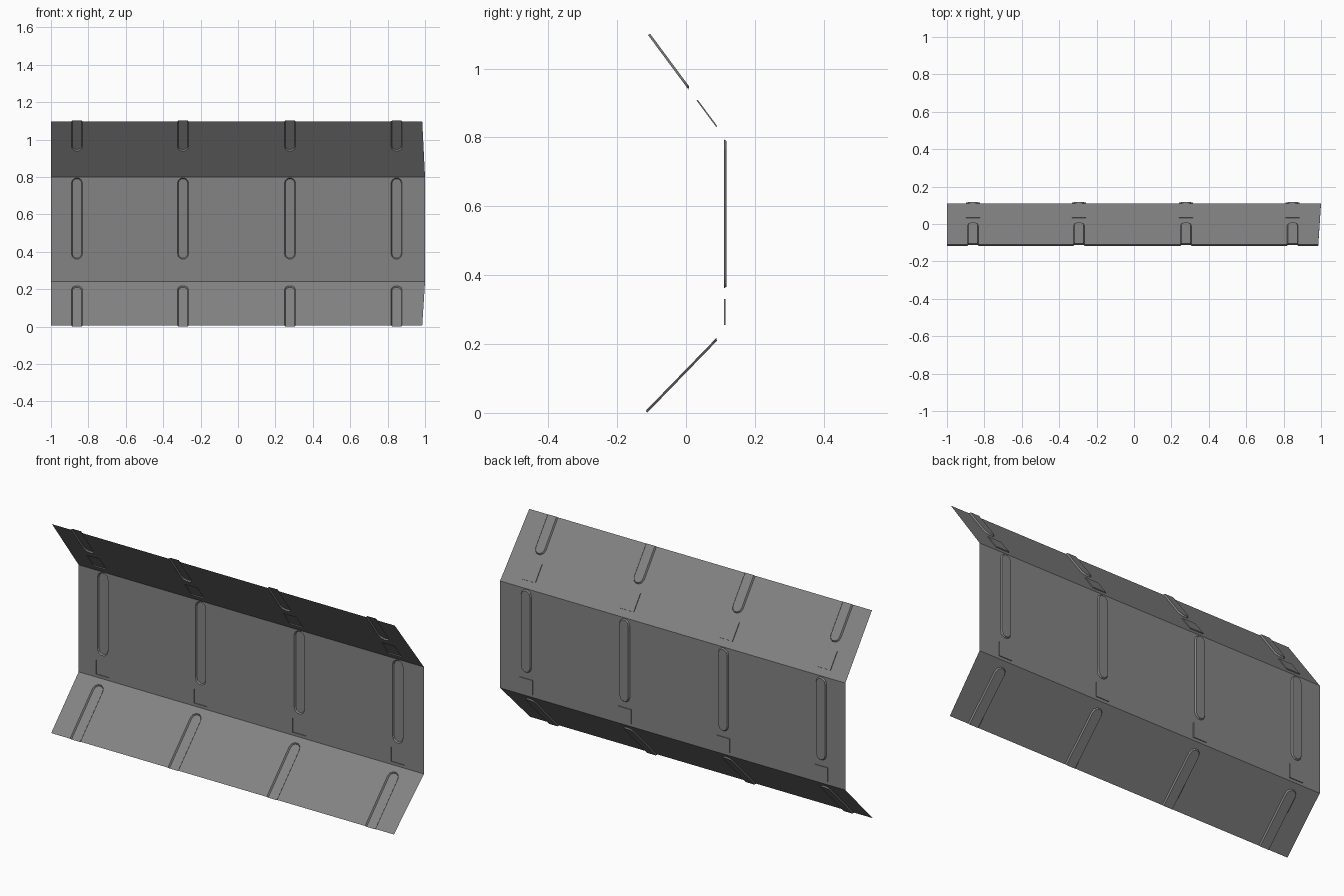
import bpy, bmesh, math
from mathutils import Vector

if "Cube" in bpy.data.objects:
    bpy.data.objects.remove(bpy.data.objects["Cube"])

mat = bpy.data.materials.new("mid grey")
mat.diffuse_color = (0.23, 0.23, 0.23, 1)
mat.use_nodes = True
mat.node_tree.nodes["Principled BSDF"].inputs["Base Color"].default_value = mat.diffuse_color

XS = (-0.861, -0.294, 0.278, 0.848)   # column centres
R = 0.03                              # rib half width


def arc(x, v, r, a0, a1, n=5):
    return [(x + r * math.cos(a0 + (a1 - a0) * i / n),
             v + r * math.sin(a0 + (a1 - a0) * i / n)) for i in range(n + 1)]


def slot(x, v0, v1, r):
    # closed pill outline
    return (arc(x, v0 + R, r, math.pi, 2 * math.pi)
            + arc(x, v1 - R, r, 0, math.pi))


def notch(x, v0, end, r):
    # pill outline running off the free edge of the panel
    return [(x - r, end)] + arc(x, v0 + R, r, math.pi, 2 * math.pi) + [(x + r, end)]


def square(x, v0, v1, h=0.038):
    return [(x - h, v0), (x + h, v0), (x + h, v1), (x - h, v1)]


def panel(name, origin, end, outward, rib, patch, far_x, open_rib):
    o, e, n = Vector(origin), Vector(end), Vector(outward).normalized()
    d = (e - o).normalized()
    length = (e - o).length
    bm = bmesh.new()

    def verts(pts, off=0.0):
        return [bm.verts.new(Vector((x, 0, 0)) + o + d * v + n * off) for x, v in pts]

    sheet_edges = []

    def loop_edges(vs):
        for a, b in zip(vs, vs[1:] + vs[:1]):
            sheet_edges.append(bm.edges.get((a, b)) or bm.edges.new((a, b)))

    pressed = []   # rim verts, floor verts, closed flag
    outline = verts([(1, 0), (-1, 0), (-1, length)])
    for x in XS:
        if open_rib:
            rim = verts(notch(x, rib[0], length, R))
            floor = verts(notch(x, rib[0], length, R - 0.005), 0.007)
            outline += rim
        else:
            rim = verts(slot(x, rib[0], rib[1], R))
            floor = verts(slot(x, rib[0], rib[1], R - 0.005), 0.007)
            loop_edges(rim)
        pressed.append((rim, floor, not open_rib))
        if patch:
            rim = verts(square(x, *patch))
            floor = verts(square(x, *patch), 0.004)
            loop_edges(rim)
            pressed.append((rim, floor, True))
    outline += verts([(far_x, length)])
    loop_edges(outline)

    # flat sheet around the openings
    bmesh.ops.triangle_fill(bm, use_beauty=True, edges=sheet_edges, normal=n)
    # pressed walls and floors
    for rim, floor, closed in pressed:
        bm.faces.new(floor)
        count = len(rim) if closed else len(rim) - 1
        for i in range(count):
            j = (i + 1) % len(rim)
            bm.faces.new((rim[i], rim[j], floor[j], floor[i]))
    bmesh.ops.recalc_face_normals(bm, faces=bm.faces[:])
    bm.normal_update()
    if sum(f.normal.dot(n) * f.calc_area() for f in bm.faces) < 0:
        bmesh.ops.reverse_faces(bm, faces=bm.faces[:])
    me = bpy.data.meshes.new(name)
    bm.to_mesh(me)
    bm.free()
    me.materials.append(mat)
    ob = bpy.data.objects.new(name, me)
    bpy.context.collection.objects.link(ob)


# three folded panels with ribs and square patches pressed outward
panel("lower_panel", (0, 0.11, 0.24), (0, -0.117, 0.006), (0, 0.234, -0.227),
      (0.03, None), None, 0.985, True)
panel("middle_panel", (0, 0.11, 0.24), (0, 0.11, 0.80), (0, 1, 0),
      (0.12, 0.556), (0.015, 0.09), 1.0, False)
panel("upper_panel", (0, 0.11, 0.80), (0, -0.11, 1.097), (0, 0.297, 0.22),
      (0.172, None), (0.038, 0.133), 0.985, True)
